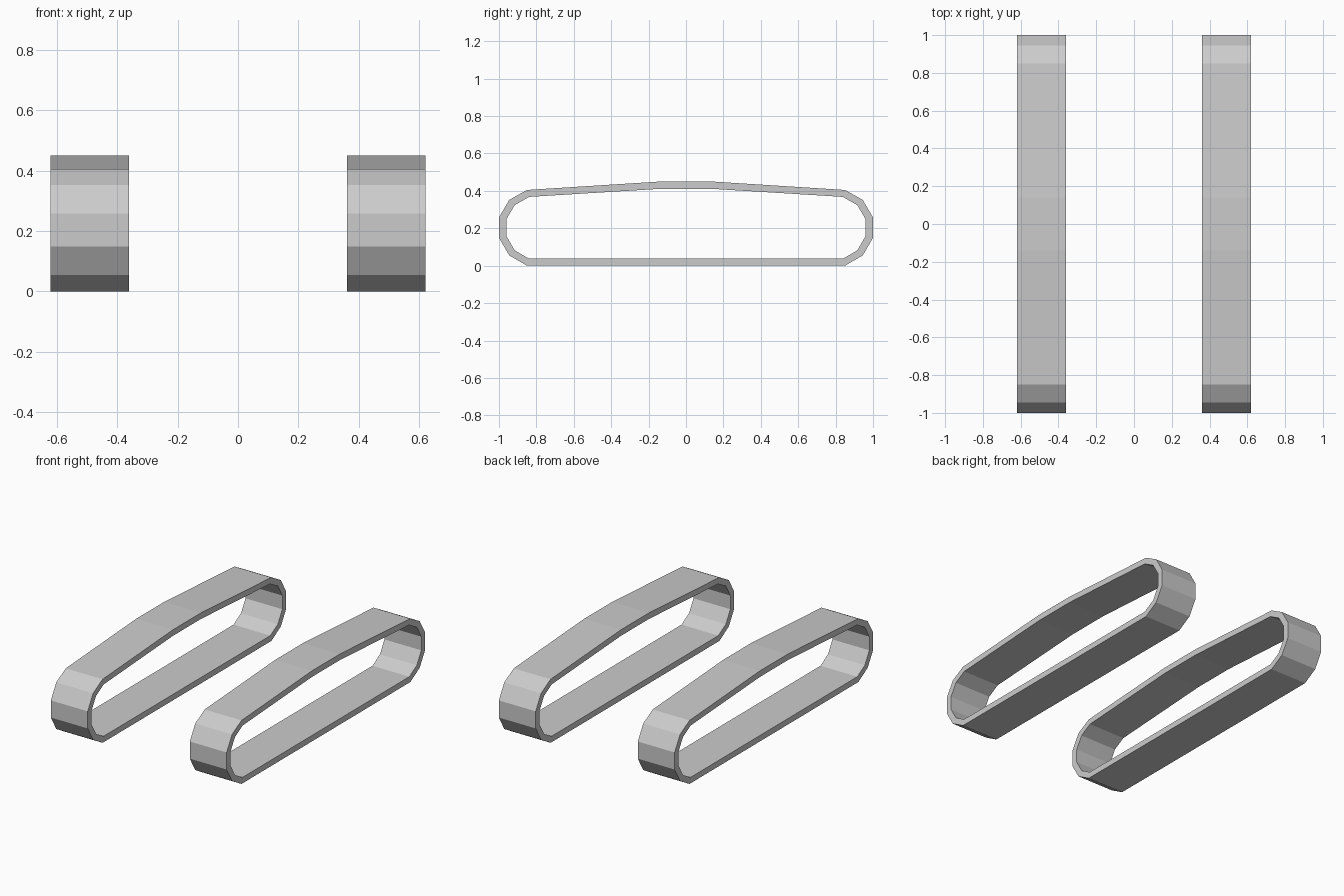
import bpy
import bmesh

if "Cube" in bpy.data.objects:
    bpy.data.objects.remove(bpy.data.objects["Cube"])

# Half profiles (y, z) from bottom to top; mirrored in y to close the loop
OUTER = [(0.85, 0.0), (0.945, 0.055), (1.0, 0.149), (1.0, 0.258),
         (0.945, 0.352), (0.85, 0.405), (0.14, 0.45)]
INNER = [(0.84, 0.038), (0.916, 0.082), (0.961, 0.16), (0.961, 0.247),
         (0.916, 0.324), (0.838, 0.368), (0.14, 0.411)]


def full_loop(half):
    return half + [(-y, z) for y, z in reversed(half)]


def make_track(name, x0, x1):
    bm = bmesh.new()
    rings = [[bm.verts.new((x, y, z)) for y, z in full_loop(half)]
             for x, half in ((x0, OUTER), (x1, OUTER), (x1, INNER), (x0, INNER))]
    n = len(rings[0])
    # Tread outside, rim, inside and other rim as a closed band
    for a, b in zip(rings, rings[1:] + rings[:1]):
        for i in range(n):
            j = (i + 1) % n
            bm.faces.new((a[i], a[j], b[j], b[i]))
    bmesh.ops.recalc_face_normals(bm, faces=bm.faces[:])
    mesh = bpy.data.meshes.new(name)
    bm.to_mesh(mesh)
    bm.free()
    obj = bpy.data.objects.new(name, mesh)
    bpy.context.collection.objects.link(obj)


# Left and right track belts
make_track("left_track", -0.62, -0.36)
make_track("right_track", 0.36, 0.62)
